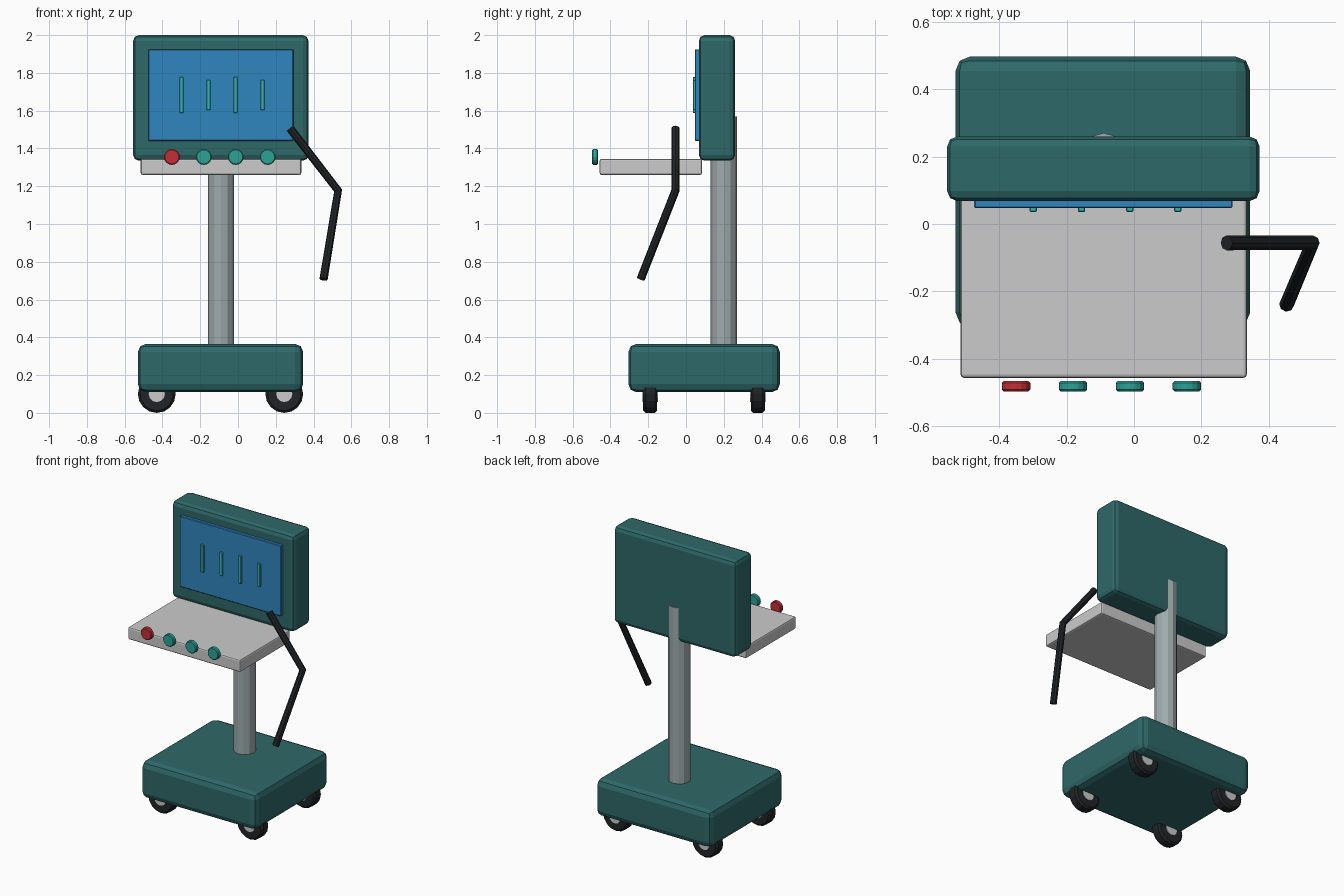
import bpy
from math import radians

if "Cube" in bpy.data.objects:
    bpy.data.objects.remove(bpy.data.objects["Cube"])


def make_mat(name, rgb):
    m = bpy.data.materials.new(name)
    m.diffuse_color = (*rgb, 1)
    m.use_nodes = True
    m.node_tree.nodes["Principled BSDF"].inputs["Base Color"].default_value = m.diffuse_color
    return m


TEAL = make_mat("dark_teal", (0.028, 0.14, 0.14))
BLUE = make_mat("screen_blue", (0.03, 0.24, 0.52))
CYAN = make_mat("cyan", (0.04, 0.45, 0.45))
GREEN = make_mat("knob_teal", (0.025, 0.36, 0.31))
RED = make_mat("red", (0.55, 0.03, 0.035))
BLACK = make_mat("rubber", (0.015, 0.018, 0.02))
LIGHT = make_mat("light_grey", (0.62, 0.64, 0.62))
STEEL = make_mat("steel", (0.35, 0.41, 0.42))


def finish(ob, name, mat, bevel=0, segments=1):
    ob.name = name
    ob.data.materials.append(mat)
    if bevel:
        b = ob.modifiers.new("bevel", 'BEVEL')
        b.width, b.segments = bevel, segments
        b.limit_method, b.angle_limit = 'ANGLE', radians(40)
    return ob


def box(name, x, y, z, mat, bevel=0, segments=1):
    """Box from (min, max) ranges on each axis."""
    bpy.ops.mesh.primitive_cube_add(size=1)
    ob = bpy.context.object
    for v in ob.data.vertices:
        v.co = [(a + b) / 2 + c * (b - a) for (a, b), c in zip((x, y, z), v.co)]
    return finish(ob, name, mat, bevel, segments)


def cylinder(name, loc, r, depth, sides, mat, bevel=0, along_y=False):
    rot = (radians(90), 0, 0) if along_y else (0, 0, 0)
    bpy.ops.mesh.primitive_cylinder_add(vertices=sides, radius=r, depth=depth,
                                        location=loc, rotation=rot)
    return finish(bpy.context.object, name, mat, bevel)


# Wheeled base and column
box("base", (-0.53, 0.345), (-0.305, 0.497), (0.11, 0.365), TEAL, 0.042, 2)
cylinder("column", (-0.09, 0.2, 0.945), 0.07, 1.25, 12, STEEL)

# Casters with hubs
for side, x in (("left", -0.43), ("right", 0.245)):
    for end, y in (("front", -0.19), ("rear", 0.38)):
        cylinder(f"{end}_{side}_wheel", (x, y, 0.1), 0.1, 0.074, 16, BLACK, 0.012, True)
        cylinder(f"{end}_{side}_hub", (x, y, 0.1), 0.043, 0.082, 12, LIGHT, 0, True)

# Control tray
box("tray", (-0.515, 0.335), (-0.457, 0.085), (1.26, 1.345), LIGHT, 0.01, 2)

# Monitor housing and screen
box("monitor", (-0.555, 0.373), (0.068, 0.26), (1.335, 2.0), TEAL, 0.03, 2)
box("screen", (-0.475, 0.293), (0.047, 0.085), (1.44, 1.925), BLUE, 0.004)

# Display bars and control knobs
for i in range(4):
    x = -0.299 + i * 0.143
    half = 0.08 if i % 2 else 0.095
    box(f"display_bar_{i + 1}", (x - 0.011, x + 0.011), (0.036, 0.055),
        (1.683 - half, 1.683 + half), CYAN, 0.003)
    cylinder(f"knob_{i + 1}", (-0.35 + i * 0.169, -0.482, 1.355), 0.042, 0.03, 16,
             GREEN if i else RED, 0.005, True)

# Bent cable hanging at the right
cu = bpy.data.curves.new("cable", 'CURVE')
cu.dimensions = '3D'
cu.bevel_depth, cu.bevel_resolution, cu.use_fill_caps = 0.022, 2, True
sp = cu.splines.new('POLY')
sp.points.add(2)
for p, co in zip(sp.points, ((0.275, -0.056, 1.507), (0.53, -0.056, 1.177),
                             (0.453, -0.24, 0.708))):
    p.co = (*co, 1)
sp.use_smooth = False
cable = bpy.data.objects.new("cable", cu)
bpy.context.collection.objects.link(cable)
finish(cable, "cable", BLACK)
